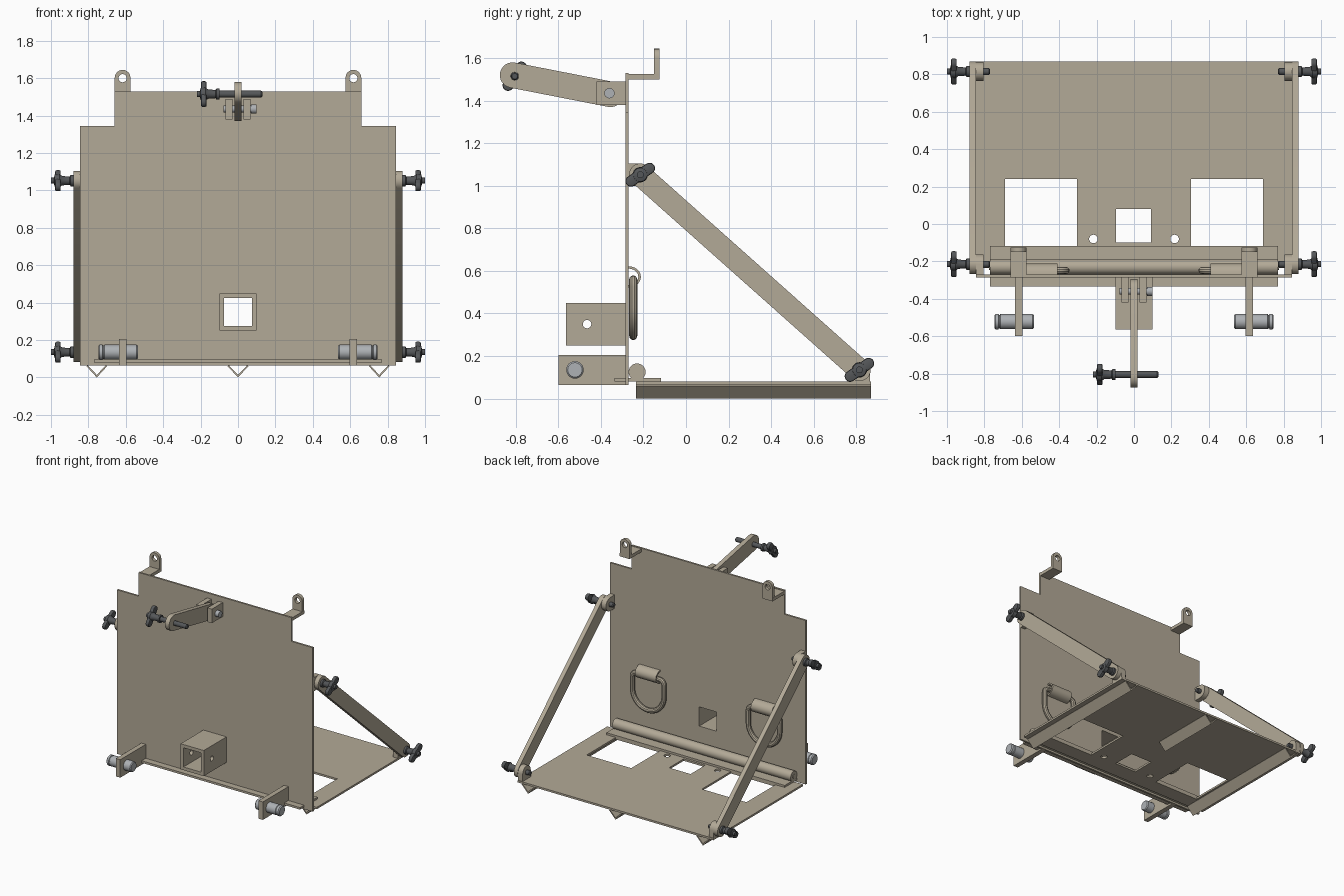
import bpy, bmesh
from math import sin, cos, pi, atan2, radians

if "Cube" in bpy.data.objects:
    bpy.data.objects.remove(bpy.data.objects["Cube"])


def material(name, rgb):
    m = bpy.data.materials.new(name)
    m.diffuse_color = (*rgb, 1)
    m.use_nodes = True
    m.node_tree.nodes["Principled BSDF"].inputs["Base Color"].default_value = m.diffuse_color
    return m


TAN = material("tan_paint", (0.45, 0.40, 0.31))
DARK = material("dark_plastic", (0.09, 0.095, 0.10))
STEEL = material("steel", (0.42, 0.44, 0.46))


def finish(name, bm, mat):
    bmesh.ops.recalc_face_normals(bm, faces=bm.faces[:])
    me = bpy.data.meshes.new(name)
    bm.to_mesh(me)
    bm.free()
    me.materials.append(mat)
    ob = bpy.data.objects.new(name, me)
    bpy.context.collection.objects.link(ob)
    return ob


def prism(name, pts, axis, a, b, holes=(), mat=TAN):
    """Extrude an outline with holes along an axis from a to b."""
    place = {"x": lambda p, t: (t, p[0], p[1]),
             "y": lambda p, t: (p[0], t, p[1]),
             "z": lambda p, t: (p[0], p[1], t)}[axis]
    bm = bmesh.new()
    edges = []
    for loop in (pts, *holes):
        vs = [bm.verts.new(place(p, a)) for p in loop]
        edges += [bm.edges.new((vs[i - 1], vs[i])) for i in range(len(vs))]
    if holes:
        bmesh.ops.triangle_fill(bm, edges=edges, use_beauty=True, use_dissolve=False)
    else:
        bm.faces.new(bm.verts[:])
    ext = bmesh.ops.extrude_face_region(bm, geom=bm.faces[:])
    vs = [g for g in ext["geom"] if isinstance(g, bmesh.types.BMVert)]
    bmesh.ops.translate(bm, verts=vs, vec=place((0, 0), b - a))
    return finish(name, bm, mat)


def lathe_x(name, y, z, profile, mat=TAN, n=24):
    """Round part along x, profile = (x, radius)."""
    bm = bmesh.new()
    rings = [[bm.verts.new((x, y + r * cos(2 * pi * i / n), z + r * sin(2 * pi * i / n)))
              for i in range(n)] for x, r in profile]
    for p, q in zip(rings, rings[1:]):
        for i in range(n):
            bm.faces.new((p[i - 1], p[i], q[i], q[i - 1]))
    bm.faces.new(rings[0])
    bm.faces.new(rings[-1])
    return finish(name, bm, mat)


def rect(x0, x1, y0, y1):
    return [(x0, y0), (x1, y0), (x1, y1), (x0, y1)]


def circle(x, y, r, n=20):
    return [(x + r * cos(2 * pi * i / n), y + r * sin(2 * pi * i / n)) for i in range(n)]


def capsule(p, q, r, square_start=False, n=12):
    """Bar outline from p to q with rounded end(s)."""
    d = atan2(q[1] - p[1], q[0] - p[0])
    out = [(q[0] + r * cos(d - pi / 2 + pi * i / n), q[1] + r * sin(d - pi / 2 + pi * i / n))
           for i in range(n + 1)]
    steps = (0, n) if square_start else range(n + 1)
    return out + [(p[0] + r * cos(d + pi / 2 + pi * i / n), p[1] + r * sin(d + pi / 2 + pi * i / n))
                  for i in steps]


def wing_knob(name, x, y, z, s, ang, rod):
    """Wing knob facing s*x, with its threaded rod running inward."""
    lathe_x(name + "_rod", y, z, [(x - s * rod, .013), (x - s * (rod - .006), .018), (x, .018)], DARK)
    lathe_x(name + "_hub", y, z, [(x, .03), (x + s * .015, .03), (x + s * .02, .022),
                                  (x + s * .06, .025), (x + s * .075, .036), (x + s * .1, .032),
                                  (x + s * .104, .016), (x + s * .12, .016)], DARK)
    dy, dz = .053 * cos(ang), .053 * sin(ang)
    w = prism(name + "_wing", capsule((y - dy, z - dz), (y + dy, z + dz), .026), "x",
              x + s * .068, x + s * .098, mat=DARK)
    m = w.modifiers.new("round", "BEVEL")
    m.width, m.segments, m.limit_method = .008, 2, "ANGLE"
    m.angle_limit = radians(40)


# upright plate with stepped top corners and square opening
prism("upright_plate", [(-.845, .065), (.845, .065), (.845, 1.345), (.66, 1.345), (.66, 1.53),
                        (-.66, 1.53), (-.66, 1.345), (-.845, 1.345)], "y", -.285, -.27,
      [rect(-.075, .075, .275, .425)])

# base plate with cut-outs
prism("base_plate", rect(-.845, .845, -.235, .87), "z", .065, .08,
      [rect(-.69, -.305, -.118, .24), rect(.305, .69, -.118, .24), rect(-.095, .09, -.10, .08),
       circle(-.217, -.08, .023), circle(.217, -.08, .023)])

# V-shaped runners under the base
for name, x, y0 in (("left_runner", -.755, -.235), ("middle_runner", 0, .35),
                    ("right_runner", .755, -.235)):
    prism(name, [(x - .055, .06), (x - .05, .066), (x, .014), (x + .05, .066),
                 (x + .055, .06), (x, 0)], "y", y0, .87)

# hinge leaf and barrel
prism("hinge_leaf", rect(-.77, .77, -.335, -.118), "z", .08, .096)
lathe_x("hinge_barrel", -.23, .125, [(-.77, .04), (.77, .04)])
lathe_x("hinge_pin", -.23, .125, [(-.775, .015), (.775, .015)])

# square receiver tube with cross pin hole
for s, side in ((-1, "left"), (1, "right")):
    prism(f"receiver_{side}_wall", rect(-.565, -.285, .25, .45), "x", s * .075, s * .1,
          [circle(-.465, .35, .02)])
prism("receiver_top_wall", rect(-.075, .075, -.565, -.285), "z", .425, .45)
prism("receiver_bottom_wall", rect(-.075, .075, -.565, -.285), "z", .25, .275)

# upper link, clevis, bolt and knob
prism("upper_link", capsule((-.355, 1.43), (-.815, 1.52), .06), "x", -.018, .018,
      [circle(-.36, 1.435, .021), circle(-.805, 1.515, .019)])
for s, side in ((-1, "left"), (1, "right")):
    prism(f"clevis_{side}_plate", rect(-.42, -.285, 1.38, 1.49), "x", s * .03, s * .068,
          [circle(-.36, 1.435, .021)])
lathe_x("clevis_bolt", -.36, 1.435, [(-.078, .018), (.07, .018), (.07, .024), (.1, .024)], STEEL)
wing_knob("link_knob", -.1, -.805, 1.515, -1, radians(54), .23)

for s, side in ((-1, "left"), (1, "right")):
    # top hook
    prism(f"{side}_hook_shelf", rect(-.285, -.125, 1.5, 1.525), "x", s * .575, s * .66)
    prism(f"{side}_hook_tab", capsule((s * .617, 1.5), (s * .617, 1.603), .042, True, 8),
          "y", -.15, -.125, [circle(s * .617, 1.6, .022)])

    # lower lug and pin
    prism(f"{side}_lower_lug", rect(-.6, -.285, .065, .205), "x", s * .597, s * .635)
    lathe_x(f"{side}_lug_pin", -.522, .135,
            [(s * .535, .034), (s * .542, .04), (s * .715, .04), (s * .718, .036),
             (s * .722, .036), (s * .725, .041), (s * .74, .041), (s * .747, .034)], STEEL)

    # diagonal brace with its lugs and knobs
    top, low = (-.215, 1.052), (.815, .135)
    prism(f"{side}_brace", capsule(top, low, .053), "x", s * .846, s * .88)
    prism(f"{side}_upper_brace_lug", capsule((-.27, top[1]), top, .053, True), "x",
          s * .805, s * .845)
    prism(f"{side}_lower_brace_lug", capsule((low[0], .08), low, .05, True), "x",
          s * .805, s * .845)
    wing_knob(f"{side}_upper_knob", s * .88, *top, s, radians(35), .11)
    wing_knob(f"{side}_lower_knob", s * .88, *low, s, radians(35), .11)

    # D-ring held by a curved strap
    cx, w = s * .5, .136
    path = [(cx + w * cos(a), .43 + w * sin(a)) for a in (pi + pi * i / 20 for i in range(21))]
    for k, a0 in ((1, 0), (-1, pi / 2)):
        path += [(cx + k * (w - .035) + .035 * cos(a0 + i * pi / 10),
                  .525 + .035 * sin(a0 + i * pi / 10)) for i in range(6)]
    cu = bpy.data.curves.new(f"{side}_d_ring", "CURVE")
    cu.dimensions, cu.bevel_depth, cu.bevel_resolution = "3D", .019, 3
    sp = cu.splines.new("POLY")
    sp.points.add(len(path) - 1)
    for pt, (x, z) in zip(sp.points, path):
        pt.co = (x, -.248, z, 1)
    sp.use_cyclic_u = True
    cu.materials.append(TAN)
    ring = bpy.data.objects.new(f"{side}_d_ring", cu)
    bpy.context.collection.objects.link(ring)
    arc = [-pi / 2 + pi * i / 12 for i in range(13)]
    prism(f"{side}_ring_strap",
          [(-.27 + .058 * cos(a), .572 + .05 * sin(a)) for a in arc] +
          [(-.27 + .046 * cos(a), .572 + .039 * sin(a)) for a in reversed(arc)],
          "x", s * .41, s * .59)

# turn rings into meshes and smooth the curved faces
bpy.ops.object.select_all(action="SELECT")
bpy.context.view_layer.objects.active = bpy.data.objects["base_plate"]
bpy.ops.object.convert(target="MESH")
bpy.ops.object.shade_smooth_by_angle(angle=radians(32))
